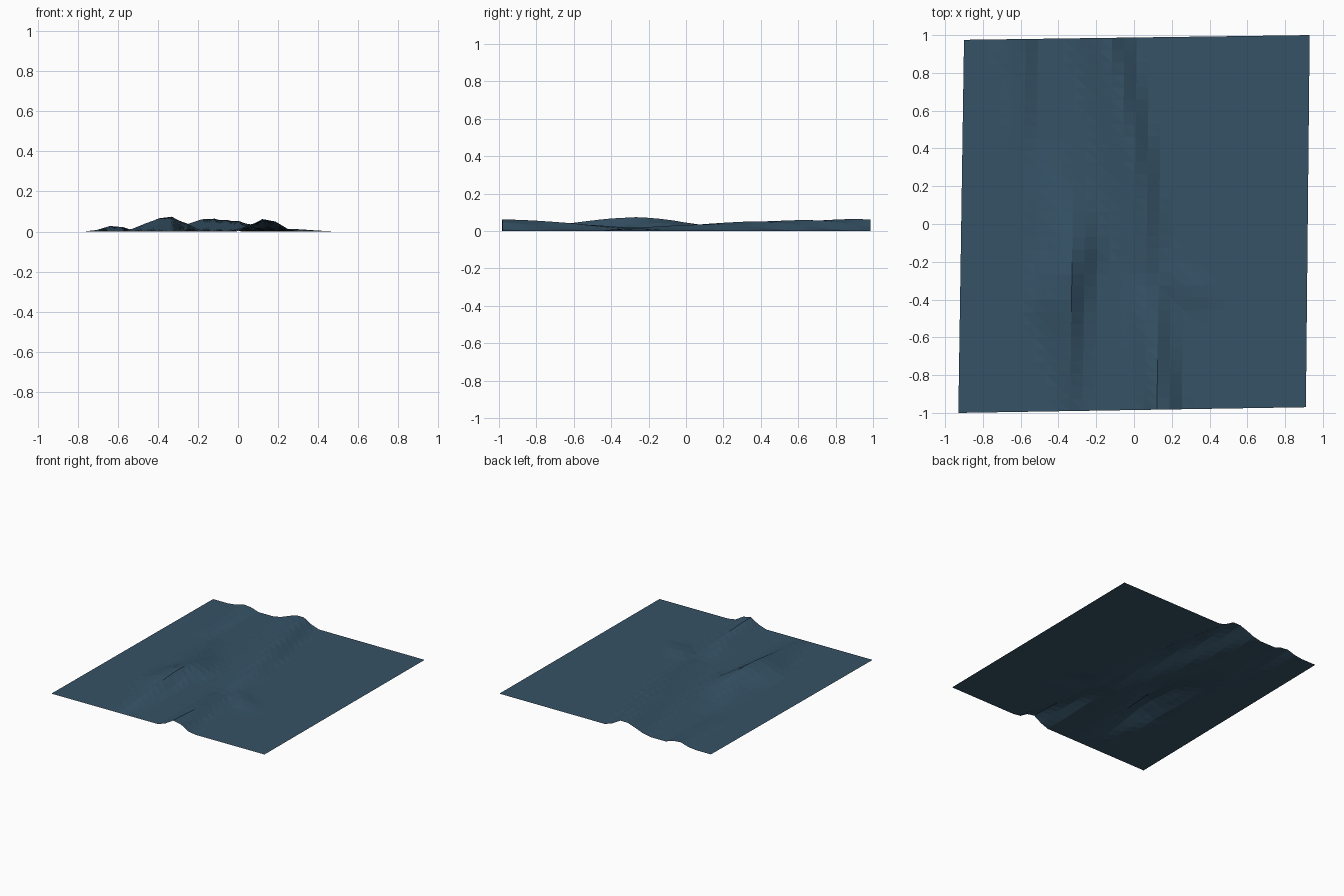
import bpy, bmesh

if "Cube" in bpy.data.objects:
    bpy.data.objects.remove(bpy.data.objects["Cube"])

NX, NY = 28, 30

# Ridge stations: (y, crest x, height, left width, right width)
MAIN_RIDGE = [(-1.0, 0.14, 0.065, 0.14, 0.15), (-0.6, 0.10, 0.044, 0.14, 0.13),
              (-0.3, 0.07, 0.016, 0.16, 0.14), (0.1, 0.04, 0.040, 0.22, 0.14),
              (0.4, -0.01, 0.054, 0.24, 0.14), (1.0, -0.14, 0.066, 0.24, 0.15)]
WEST_RIDGE = [(-1.0, -0.33, 0.0, 0.12, 0.08), (-0.85, -0.33, 0.018, 0.14, 0.09),
              (-0.6, -0.34, 0.045, 0.20, 0.11), (-0.42, -0.35, 0.070, 0.25, 0.13),
              (-0.25, -0.34, 0.076, 0.24, 0.15), (-0.1, -0.33, 0.062, 0.22, 0.19),
              (0.05, -0.36, 0.040, 0.20, 0.20), (0.25, -0.42, 0.014, 0.15, 0.18),
              (0.45, -0.45, 0.0, 0.12, 0.15)]
BACK_BUMP = [(0.4, -0.60, 0.0, 0.10, 0.08), (0.7, -0.60, 0.017, 0.12, 0.09),
             (1.0, -0.61, 0.031, 0.14, 0.10)]
EAST_SPUR = [(-0.48, 0.32, 0.0, 0.12, 0.20), (-0.36, 0.27, 0.014, 0.14, 0.24),
             (-0.2, 0.14, 0.012, 0.14, 0.15), (0.0, 0.10, 0.0, 0.12, 0.12)]


def station(stations, y):
    """Linear blend between neighbouring stations."""
    y = min(max(y, stations[0][0]), stations[-1][0])
    for a, b in zip(stations, stations[1:]):
        if y <= b[0]:
            t = (y - a[0]) / (b[0] - a[0])
            return [p + (q - p) * t for p, q in zip(a[1:], b[1:])]


def ridge(stations, x, y):
    """Rounded crest falling off to each side."""
    cx, h, left, right = station(stations, y)
    d = (cx - x) / left if x < cx else (x - cx) / right
    d = min(d, 1.0)
    return h * (1 - d * d * (3 - 2 * d))


def height(x, y):
    z = max(ridge(MAIN_RIDGE, x, y), ridge(WEST_RIDGE, x, y), ridge(BACK_BUMP, x, y))
    return max(z, ridge(EAST_SPUR, x, y))


# Terrain sheet, slightly skewed at its corners
bm = bmesh.new()
rows = []
for j in range(NY + 1):
    v = j / NY
    row = []
    for i in range(NX + 1):
        u = i / NX
        x = (-0.93 + 1.84 * u) * (1 - v) + (-0.90 + 1.83 * u) * v
        y = (-1.0 + 0.03 * u) * (1 - v) + (0.975 + 0.025 * u) * v
        # stretch y so both slanted edges use the end stations
        row.append(bm.verts.new((x, y, height(x, -1 + 2 * v))))
    rows.append(row)
for j in range(NY):
    for i in range(NX):
        a, b = rows[j][i], rows[j][i + 1]
        c, d = rows[j + 1][i + 1], rows[j + 1][i]
        bm.faces.new((a, b, d))
        bm.faces.new((b, c, d))

mesh = bpy.data.meshes.new("terrain_sheet")
bm.to_mesh(mesh)
bm.free()
mat = bpy.data.materials.new("slate blue")
mat.diffuse_color = (0.036, 0.085, 0.133, 1)
mat.use_nodes = True
mat.node_tree.nodes["Principled BSDF"].inputs["Base Color"].default_value = mat.diffuse_color
mesh.materials.append(mat)
terrain = bpy.data.objects.new("terrain_sheet", mesh)
bpy.context.collection.objects.link(terrain)
